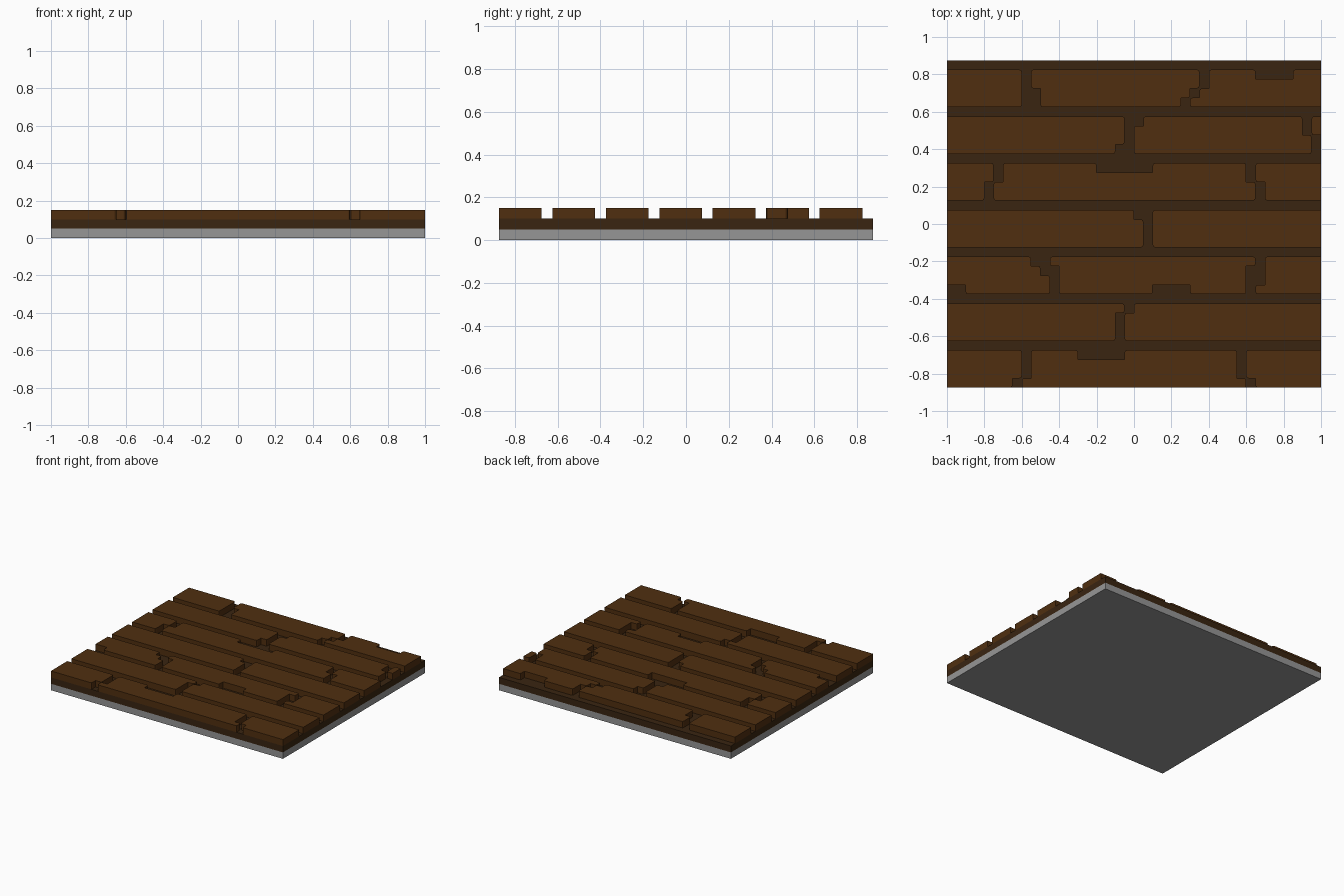
import bpy
import bmesh
from mathutils import Vector

if "Cube" in bpy.data.objects:
    bpy.data.objects.remove(bpy.data.objects["Cube"], do_unlink=True)

HALF_X, HALF_Y = 1.0, 0.875
CELL = 0.05          # planks are chipped on a grid of this size
ROUND = 0.012        # corner rounding of the planks


def material(name, rgb):
    m = bpy.data.materials.new(name)
    m.use_nodes = True
    m.diffuse_color = (*rgb, 1)
    m.node_tree.nodes["Principled BSDF"].inputs["Base Color"].default_value = (*rgb, 1)
    return m


plank_brown = material("plank brown", (0.080, 0.028, 0.005))
dark_brown = material("dark brown", (0.041, 0.018, 0.0055))
stone_grey = material("stone grey", (0.305, 0.305, 0.305))


def prism(name, outline, z0, z1, mat):
    """Extrude a flat outline upwards from z0 to z1."""
    bm = bmesh.new()
    face = bm.faces.new([bm.verts.new((x, y, z0)) for x, y in outline])
    top = bmesh.ops.extrude_face_region(bm, geom=[face])["geom"]
    verts = [g for g in top if isinstance(g, bmesh.types.BMVert)]
    bmesh.ops.translate(bm, verts=verts, vec=(0, 0, z1 - z0))
    bmesh.ops.recalc_face_normals(bm, faces=bm.faces)
    mesh = bpy.data.meshes.new(name)
    bm.to_mesh(mesh)
    bm.free()
    mesh.materials.append(mat)
    ob = bpy.data.objects.new(name, mesh)
    bpy.context.collection.objects.link(ob)
    return ob


def rounded(points):
    """Drop straight points and round outward corners away from the tile ends."""
    pts = [Vector(p) for p in points]
    pts = [p for i, p in enumerate(pts) if (p - pts[i - 1]).length > 1e-5]
    out = []
    for i, p in enumerate(pts):
        a, b = pts[i - 1] - p, pts[(i + 1) % len(pts)] - p
        turn = (-a).cross(b)
        if abs(turn) < 1e-6:
            continue
        if turn > 0 and abs(p.x) < HALF_X - 0.001:
            u, v = a.normalized() * ROUND, b.normalized() * ROUND
            out += [p + u, p + (u + v) * 0.29, p + v]
        else:
            out.append(p)
    return out


def plank(name, y0, lefts, rights, low_notches, high_notches):
    """Plank with stepped ends, one left and right x per cell going up."""
    cells = [i for i in range(4) if rights[i] - lefts[i] > 0.001]
    if not cells:
        return
    bottom, top = y0 + cells[0] * CELL, y0 + (cells[-1] + 1) * CELL
    first, last = cells[0], cells[-1]
    pts = [(lefts[first], bottom)]
    for a, b in low_notches:
        if lefts[first] < a and b < rights[first]:
            pts += [(a, bottom), (a, bottom + CELL), (b, bottom + CELL), (b, bottom)]
    for i in cells:
        pts += [(rights[i], y0 + i * CELL), (rights[i], y0 + (i + 1) * CELL)]
    for a, b in reversed(high_notches):
        if lefts[last] < a and b < rights[last]:
            pts += [(b, top), (b, top - CELL), (a, top - CELL), (a, top)]
    for i in reversed(cells):
        pts += [(lefts[i], y0 + (i + 1) * CELL), (lefts[i], y0 + i * CELL)]
    prism(name, rounded(pts), 0.10, 0.15, plank_brown)


# Base slab and the dark backing board
rect = [(-HALF_X, -HALF_Y), (HALF_X, -HALF_Y), (HALF_X, HALF_Y), (-HALF_X, HALF_Y)]
prism("base_slab", rect, 0.0, 0.05, stone_grey)
prism("backing_board", rect, 0.05, 0.10, dark_brown)

# Each row, front to back: gaps as (left xs, right xs) going up, low and high notches
rows = [
    ([((-.65, -.6, -.6, -.6), (-.6, -.55, -.55, -.55)),
      ((.6, .55, .55, .55), (.65, .6, .6, .6))], [], [(-.3, -.05)]),
    ([((-.1, -.1, -.1, -.05), (-.05, -.05, -.05, 0))], [], []),
    ([((-1, -1, -1, -1), (-.9, -1, -1, -1)),
      ((-.45, -.45, -.5, -.55), (-.4, -.4, -.4, -.45)),
      ((.6, .6, .6, .65), (.65, .7, .7, .7))], [(.1, .3)], []),
    ([((.05, .05, .05, 0), (.1, .1, .1, .1))], [], []),
    ([((-.8, -.8, -.75, -.75), (-.75, -.75, -.7, -.7)),
      ((.65, .65, .6, .6), (.7, .7, .65, .65))], [], [(-.2, .1)]),
    ([((-.1, -.05, -.05, -.05), (0, 0, 0, .05)),
      ((.95, .95, .9, .9), (1, 1, .95, .95))], [], []),
    ([((-.6, -.6, -.6, -.6), (-.5, -.5, -.55, -.55)),
      ((.25, .3, .35, .35), (.3, .35, .4, .4))], [], [(.65, .85)]),
]
for r, (gaps, low, high) in enumerate(rows):
    starts = [(-HALF_X,) * 4] + [g[1] for g in gaps]
    ends = [g[0] for g in gaps] + [(HALF_X,) * 4]
    for k, (lefts, rights) in enumerate(zip(starts, ends)):
        plank(f"plank_row{r + 1}_{k + 1}", -HALF_Y + 0.25 * r, lefts, rights, low, high)
